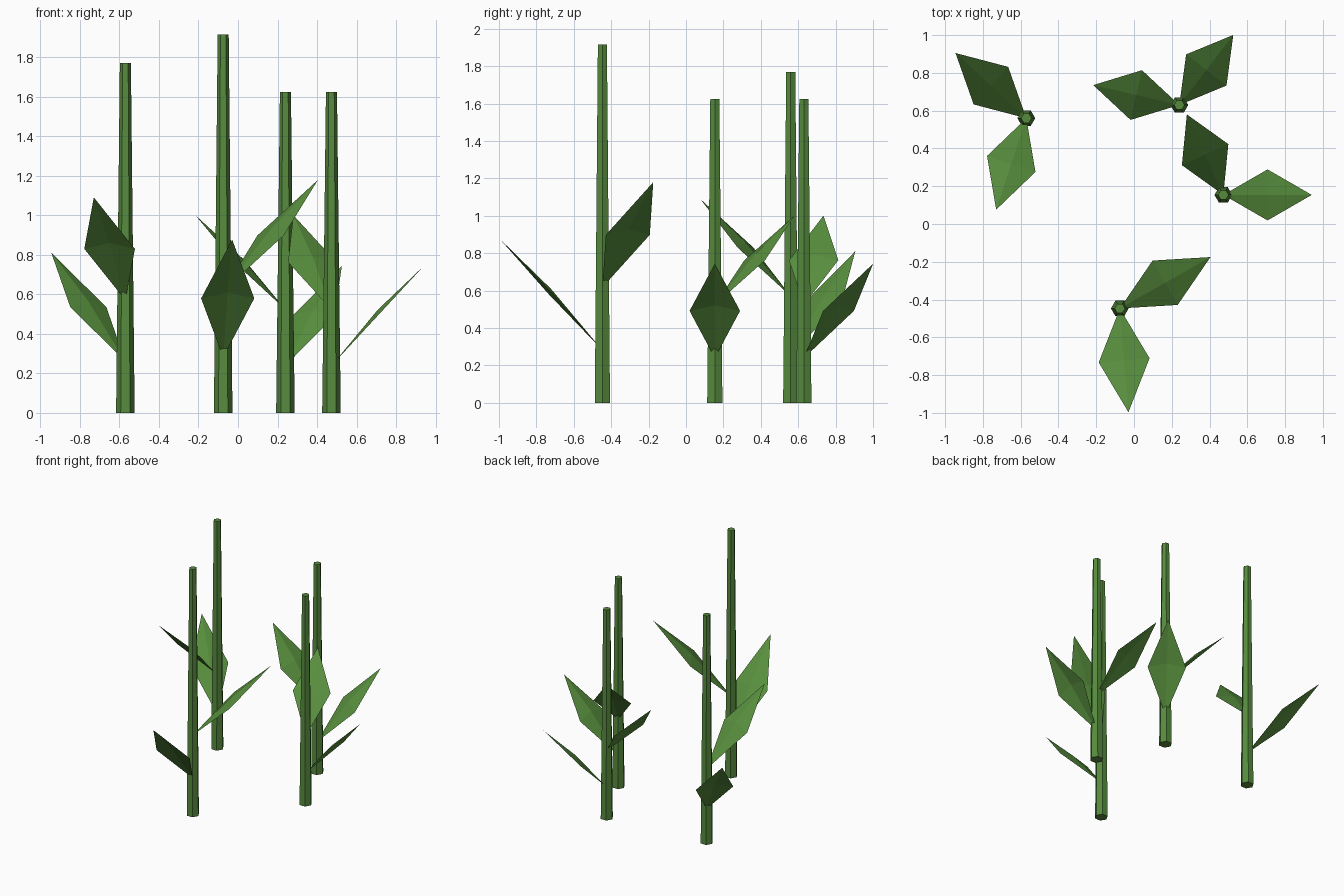
import bpy, bmesh, math
from mathutils import Vector

if "Cube" in bpy.data.objects:
    bpy.data.objects.remove(bpy.data.objects["Cube"])


def material(name, rgb):
    m = bpy.data.materials.new(name)
    m.diffuse_color = (*rgb, 1)
    m.use_nodes = True
    m.node_tree.nodes["Principled BSDF"].inputs["Base Color"].default_value = m.diffuse_color
    return m


STALK = material("stalk_green", (0.095, 0.26, 0.048))
LEAF = material("leaf_green", (0.098, 0.275, 0.048))


def add_object(name, bm, mat):
    mesh = bpy.data.meshes.new(name)
    bm.to_mesh(mesh)
    bm.free()
    mesh.materials.append(mat)
    bpy.context.collection.objects.link(bpy.data.objects.new(name, mesh))


def stalk(name, x, y, height):
    # Tapered six-sided stem with corners along x
    bm = bmesh.new()
    rings = []
    for r, z in ((0.047, 0), (0.028, height)):
        rings.append([bm.verts.new((x + r * math.cos(i * math.pi / 3),
                                    y + r * math.sin(i * math.pi / 3), z))
                      for i in range(6)])
    low, top = rings
    bm.faces.new(low[::-1])
    bm.faces.new(top)
    for i in range(6):
        j = (i + 1) % 6
        bm.faces.new((low[i], low[j], top[j], top[i]))
    add_object(name, bm, STALK)


def leaf(name, x, y, height, level, rise, tip):
    # Thin diamond rising from the stem axis, with a slightly raised centre
    base = Vector((x, y, level * height))
    out = Vector((tip[0] - x, tip[1] - y, 0)).normalized()
    end = base + out * 0.288 * height + Vector((0, 0, rise * height))
    side = Vector((-out.y, out.x, 0)) * 0.135
    mid = (base + end) / 2
    bm = bmesh.new()
    rim = [bm.verts.new(p) for p in (base, mid - side, end, mid + side)]
    centre = bm.verts.new(mid + Vector((0, 0, 0.03)))
    for i in range(4):
        bm.faces.new((rim[i], rim[(i + 1) % 4], centre))
    add_object(name, bm, LEAF)


# Stem x, y, height, then plan positions of the lower and upper leaf tips
plants = [
    (-0.57, 0.56, 1.77, (-0.945, 0.905), (-0.73, 0.075)),
    (-0.075, -0.447, 1.915, (-0.03, -0.99), (0.405, -0.175)),
    (0.24, 0.63, 1.625, (0.525, 1.0), (-0.215, 0.735)),
    (0.473, 0.154, 1.625, (0.94, 0.154), (0.28, 0.58)),
]
for n, (x, y, h, low_tip, high_tip) in enumerate(plants, 1):
    stalk(f"stalk_{n}", x, y, h)
    leaf(f"lower_leaf_{n}", x, y, h, 0.147, 0.311, low_tip)
    leaf(f"upper_leaf_{n}", x, y, h, 0.322, 0.294, high_tip)
